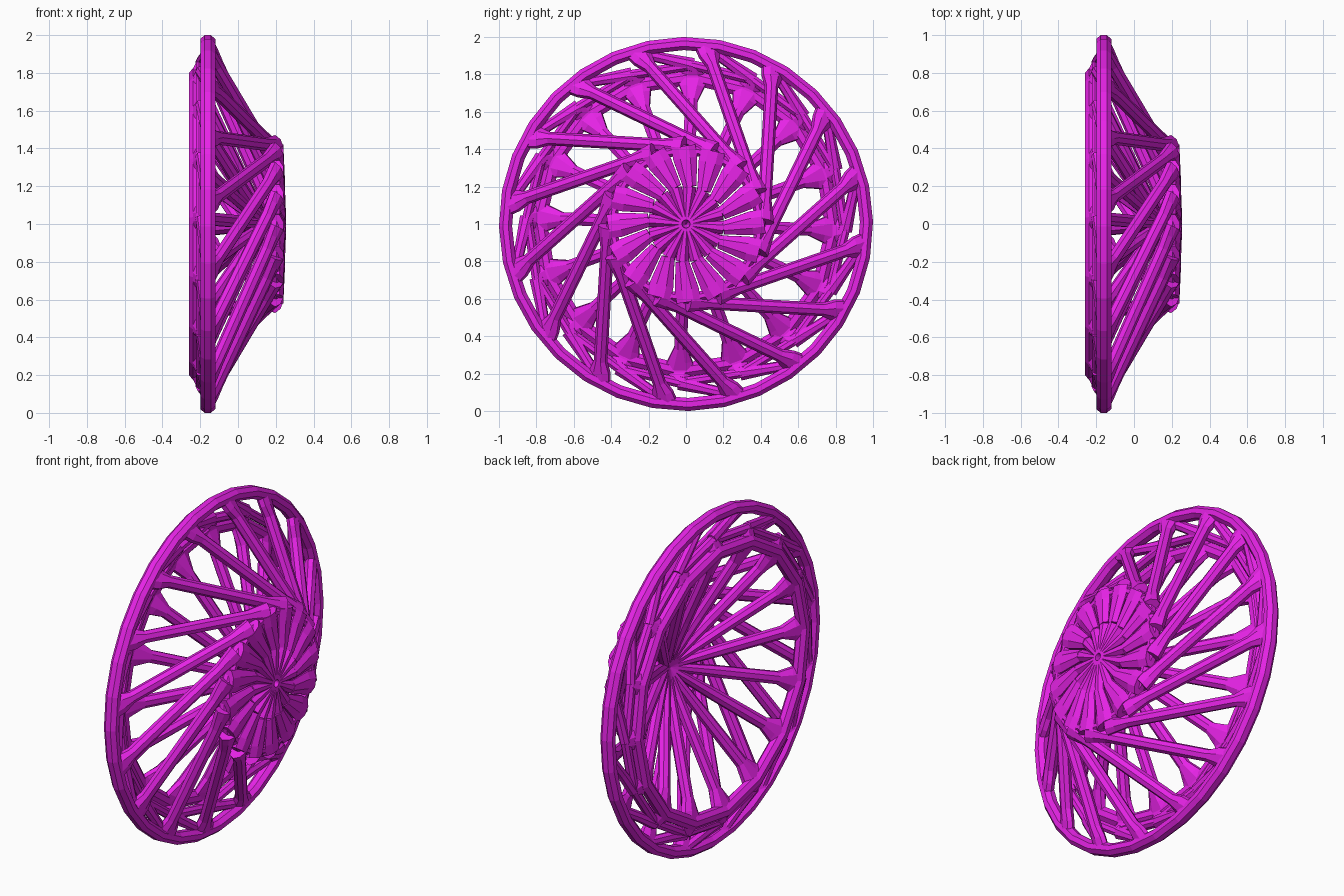
import bpy, bmesh
from math import sin, cos, radians, pi
from mathutils import Vector

if "Cube" in bpy.data.objects:
    bpy.data.objects.remove(bpy.data.objects["Cube"])

N, SIDES = 16, 8
STEP = 360 / N
mat = bpy.data.materials.new("magenta")
mat.diffuse_color = (0.8, 0.017, 0.8, 1)
mat.use_nodes = True
mat.node_tree.nodes["Principled BSDF"].inputs["Base Color"].default_value = mat.diffuse_color


def ring(x, r, a0, n=N):
    angs = [radians(a0 + i * 360 / n) for i in range(n)]
    return [Vector((x, r * cos(a), r * sin(a) + 1)) for a in angs]


def finish(name, bm):
    bmesh.ops.recalc_face_normals(bm, faces=bm.faces[:])
    me = bpy.data.meshes.new(name)
    bm.to_mesh(me)
    bm.free()
    me.materials.append(mat)
    bpy.context.collection.objects.link(bpy.data.objects.new(name, me))


def bar(bm, p, q, stations, thick, lean):
    """Octagonal bar; stations = (t, half width); lean = x share of the surface normal."""
    d = (q - p).normalized()
    mid = (p + q) / 2
    ref = Vector((lean, 0, 0)) + Vector((0, mid.y, mid.z - 1)).normalized() * (1 - abs(lean))
    side = d.cross(ref).normalized()
    up = side.cross(d)
    angs = [2 * pi * (k + 0.5) / SIDES for k in range(SIDES)]
    loops = []
    for t, w in stations:
        c = p.lerp(q, t)
        loops.append([bm.verts.new(c + side * cos(a) * w + up * sin(a) * thick) for a in angs])
    for a, b in zip(loops, loops[1:]):
        for k in range(SIDES):
            m = (k + 1) % SIDES
            bm.faces.new((a[k], a[m], b[m], b[k]))
    bm.faces.new(loops[0][::-1])
    bm.faces.new(loops[-1])


def bars(name, starts, ends, stations, thick, lean):
    bm = bmesh.new()
    for p, q in zip(starts, ends):
        bar(bm, p, q, stations, thick, lean)
    finish(name, bm)


def hoop(name, pts, a, b):
    """Closed polygon ring with an octagonal section, a wide in x and b in radius."""
    bm = bmesh.new()
    angs = [2 * pi * (k + 0.5) / SIDES for k in range(SIDES)]
    loops = []
    for p in pts:
        rad = Vector((0, p.y, p.z - 1)).normalized()
        loops.append([bm.verts.new(p + Vector((a * cos(t), 0, 0)) + rad * b * sin(t)) for t in angs])
    for i, u in enumerate(loops):
        v = loops[(i + 1) % len(loops)]
        for k in range(SIDES):
            m = (k + 1) % SIDES
            bm.faces.new((u[k], u[m], v[m], v[k]))
    finish(name, bm)


RIM_A, BACK_A, TWIST = 83.5, 65, 59
HUB_A = RIM_A - TWIST
rim = ring(-0.16, 0.955, RIM_A)
hub = ring(0.205, 0.415, HUB_A)
back = ring(-0.225, 0.785, BACK_A)
mid = ring(-0.195, 0.85, BACK_A)

# rims
hoop("outer_rim", ring(-0.16, 0.965, RIM_A - 4, 2 * N), 0.043, 0.038)
hoop("back_ring", back, 0.038, 0.042)
hoop("middle_ring", mid, 0.03, 0.028)
hoop("hub_edge", ring(0.19, 0.40, HUB_A), 0.035, 0.028)

# twisted front spokes, flared at both ends
bars("front_spoke", rim, hub,
     [(0, .065), (.06, .06), (.13, .036), (.86, .036), (.94, .05), (1, .06)], 0.036, 0.6)

# hub arms tapering to the centre with a slight swirl
swirl = ring(0.215, 0.2, HUB_A - 8)
bars("hub_arm_outer", hub, swirl, [(0, .07), (.3, .07), (1, .038)], 0.038, 0.98)
bars("hub_arm_inner", swirl, ring(0.222, 0.02, HUB_A - 8), [(0, .038), (1, .018)], 0.036, 0.98)

# inner cone spokes meeting behind the hub
bars("cone_spoke", back, ring(0.135, 0.01, BACK_A),
     [(0, .10), (.07, .07), (.16, .037), (.6, .035), (1, .022)], 0.034, 0.75)

# short struts between outer rim, middle ring and back ring
bars("rim_strut", rim, mid, [(0, .03), (.5, .03), (1, .04)], 0.03, 0.8)
bars("ring_strut", mid, back, [(0, .05), (1, .07)], 0.03, 0.8)
